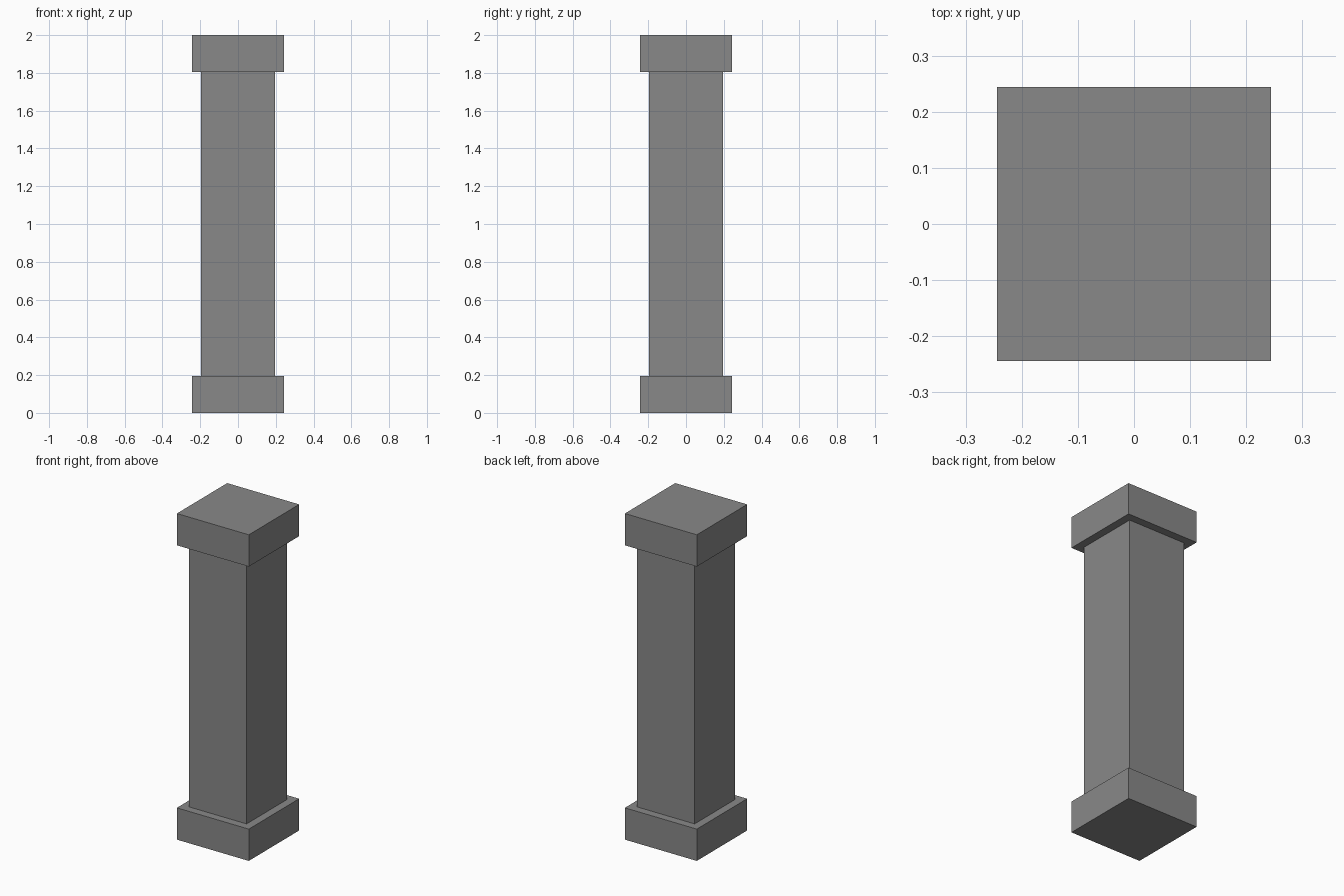
import bpy

if "Cube" in bpy.data.objects:
    bpy.data.objects.remove(bpy.data.objects["Cube"])

WIDTH = 0.488        # plinth and capital width
SHAFT = 0.39         # shaft width
SLAB = 0.195         # plinth and capital height
HEIGHT = 2.0

# Dark grey stone
stone = bpy.data.materials.new("stone")
stone.diffuse_color = (0.25, 0.25, 0.25, 1)
stone.use_nodes = True
stone.node_tree.nodes["Principled BSDF"].inputs["Base Color"].default_value = stone.diffuse_color


def block(name, width, bottom, top):
    """Square block spanning bottom..top, centred on the z axis."""
    bpy.ops.mesh.primitive_cube_add(size=1, location=(0, 0, (bottom + top) / 2))
    obj = bpy.context.object
    obj.name = name
    obj.scale = (width, width, top - bottom)
    bpy.ops.object.transform_apply(location=False, rotation=False, scale=True)
    obj.data.materials.append(stone)
    return obj


# Foot, column and head of the pillar
block("plinth", WIDTH, 0, SLAB)
block("shaft", SHAFT, SLAB, HEIGHT - SLAB)
block("capital", WIDTH, HEIGHT - SLAB, HEIGHT)
